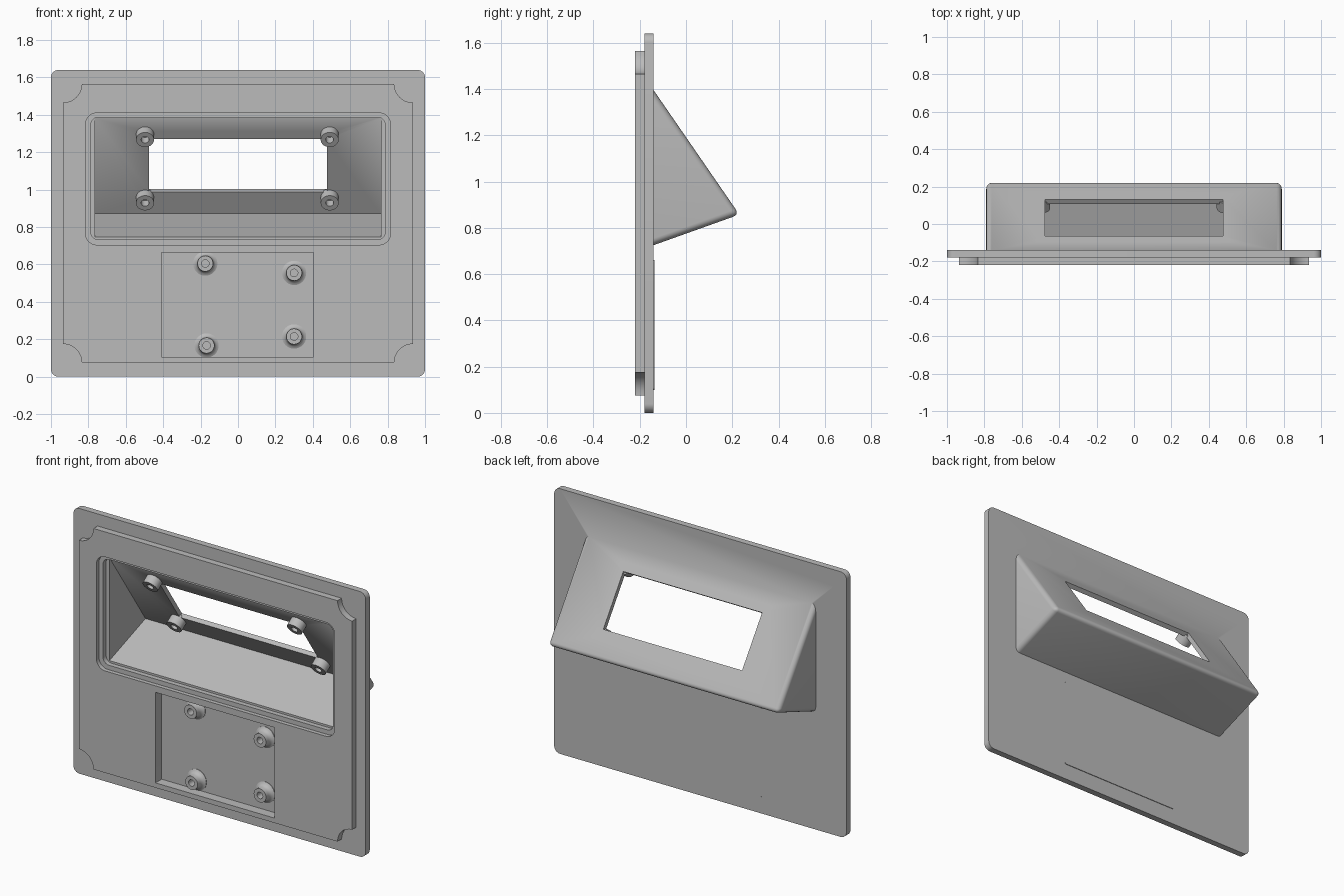
import bpy, bmesh, math
from mathutils import Vector

if "Cube" in bpy.data.objects:
    bpy.data.objects.remove(bpy.data.objects["Cube"], do_unlink=True)

grey = bpy.data.materials.new("grey_plastic")
grey.use_nodes = True
COLOUR = (0.5, 0.5, 0.5, 1)
grey.diffuse_color = COLOUR
grey.node_tree.nodes["Principled BSDF"].inputs["Base Color"].default_value = COLOUR


def finish(name, bm):
    bmesh.ops.recalc_face_normals(bm, faces=bm.faces)
    mesh = bpy.data.meshes.new(name)
    bm.to_mesh(mesh)
    bm.free()
    mesh.materials.append(grey)
    obj = bpy.data.objects.new(name, mesh)
    bpy.context.collection.objects.link(obj)
    return obj


def prism(name, points, lo, hi, axis):
    """Extrude a flat profile: axis 'y' takes (x, z) points, axis 'x' takes (y, z)."""
    bm = bmesh.new()
    place = (lambda p, d: (p[0], d, p[1])) if axis == "y" else (lambda p, d: (d, p[0], p[1]))
    ends = [[bm.verts.new(place(p, d)) for p in points] for d in (lo, hi)]
    for ring in ends:
        bm.faces.new(ring)
    n = len(points)
    for i in range(n):
        j = (i + 1) % n
        bm.faces.new((ends[0][i], ends[0][j], ends[1][j], ends[1][i]))
    return finish(name, bm)


def rounded(x0, x1, z0, z1, r, concave=False, steps=8):
    """Rectangle with rounded or scooped corners."""
    pts = []
    for k, (sx, sz) in enumerate(((1, 1), (-1, 1), (-1, -1), (1, -1))):
        inset = 0 if concave else r
        cx = (x1 if sx > 0 else x0) - sx * inset
        cz = (z1 if sz > 0 else z0) - sz * inset
        for i in range(steps + 1):
            t = 90 * i / steps
            a = math.radians(90 * k + (270 - t if concave else t))
            pts.append((cx + r * math.cos(a), cz + r * math.sin(a)))
    return pts


def lathe(name, profile, origin, direction, sides=32):
    """Revolve a closed (radius, height) loop about a direction."""
    bm = bmesh.new()
    turn = Vector(direction).to_track_quat("Z", "Y")
    rings = []
    for r, h in profile:
        ring = []
        for i in range(sides):
            a = math.tau * i / sides
            p = Vector((r * math.cos(a), r * math.sin(a), h))
            ring.append(bm.verts.new(Vector(origin) + turn @ p))
        rings.append(ring)
    for k in range(len(rings)):
        a, b = rings[k], rings[(k + 1) % len(rings)]
        for i in range(sides):
            j = (i + 1) % sides
            bm.faces.new((a[i], a[j], b[j], b[i]))
    return finish(name, bm)


def rod(origin, direction, r, lo, hi):
    bm = bmesh.new()
    bmesh.ops.create_cone(bm, cap_ends=True, segments=32, radius1=r, radius2=r, depth=hi - lo)
    turn = Vector(direction).to_track_quat("Z", "Y")
    for v in bm.verts:
        v.co = Vector(origin) + turn @ (v.co + Vector((0, 0, (lo + hi) / 2)))
    return finish("drill", bm)


def activate(obj):
    bpy.ops.object.select_all(action="DESELECT")
    obj.select_set(True)
    bpy.context.view_layer.objects.active = obj


def combine(obj, other, operation):
    other.hide_render = True
    activate(obj)
    mod = obj.modifiers.new("cut", "BOOLEAN")
    mod.operation, mod.solver, mod.object = operation, "EXACT", other
    bpy.ops.object.modifier_apply(modifier=mod.name)
    bpy.data.objects.remove(other, do_unlink=True)


def smooth(obj):
    activate(obj)
    bpy.ops.object.shade_smooth_by_angle(angle=math.radians(35))


# Lines of the sloped hood at a given depth, moved inward for the wall
BACK = -0.14


def top_line(y, wall=0):
    return 1.395 - 1.451 * (y - BACK) - wall * 1.76


def low_line(y, wall=0):
    return 0.725 + 0.357 * (y - BACK) + wall * 1.06


def wedge(name, half, front, wall):
    tip = BACK + (0.67 - 2.82 * wall) / 1.808
    pts = [(front, low_line(front, wall)), (tip, low_line(tip, wall)), (front, top_line(front, wall))]
    return prism(name, pts, -half, half, "x")


# Back plate, scooped front panel, sloped hood and shallow rear pad
body = prism("faceplate", rounded(-1, 1, 0, 1.64, 0.04), -0.18, BACK, "y")
panel = prism("panel", rounded(-0.935, 0.935, 0.075, 1.565, 0.1, True), -0.22, -0.17, "y")
combine(body, panel, "UNION")
hood = wedge("hood", 0.79, -0.175, 0)
activate(hood)
bevel = hood.modifiers.new("round", "BEVEL")
bevel.width, bevel.segments = 0.028, 5
bpy.ops.object.modifier_apply(modifier=bevel.name)
combine(body, hood, "UNION")
pad = prism("pad", rounded(-0.42, 0.415, 0.1, 0.66, 0.01), -0.15, -0.136, "y")
combine(body, pad, "UNION")

# Stepped opening and hollow hood
rim = prism("rim", rounded(-0.815, 0.815, 0.705, 1.41, 0.06), -0.3, -0.195, "y")
combine(body, rim, "DIFFERENCE")
throat = prism("throat", rounded(-0.787, 0.787, 0.733, 1.387, 0.04), -0.25, -0.165, "y")
combine(body, throat, "DIFFERENCE")
combine(body, wedge("cavity", 0.764, -0.172, 0.028), "DIFFERENCE")

# Window through the sloped face
along = Vector((0, 0.567, -0.823))
outward = Vector((0, 0.823, 0.567))
centre = Vector((0, 0.0325, top_line(0.0325)))
corners = [centre + along * a * 0.172 + outward * b * 0.07
           for a, b in ((-1, -1), (1, -1), (1, 1), (-1, 1))]
window = prism("window", [(c.y, c.z) for c in corners], -0.475, 0.475, "x")
combine(body, window, "DIFFERENCE")

# Pocket below the opening
pocket = prism("pocket", rounded(-0.41, 0.405, 0.105, 0.665, 0.003), -0.3, -0.16, "y")
combine(body, pocket, "DIFFERENCE")

# Corner screw holes
for x in (-0.925, 0.925):
    for z in (0.085, 1.555):
        combine(body, rod((x, -0.16, z), (0, 1, 0), 0.022, -0.1, 0.1), "DIFFERENCE")

# Window standoffs with through holes
for x in (-0.497, 0.49):
    for y, level in ((0.15, "lower"), (-0.083, "upper")):
        spot = (x, y, top_line(y))
        combine(body, rod(spot, outward, 0.021, -0.05, 0.05), "DIFFERENCE")
        side = "left" if x > 0 else "right"
        tube = [(0.021, 0.015), (0.048, 0.015), (0.048, 0.08), (0.021, 0.08)]
        smooth(lathe(f"window_standoff_{level}_{side}", tube, spot, -outward))
smooth(body)

# Flared standoffs in the pocket
flared = [(0.02, -0.005), (0.065, -0.005), (0.065, 0.003), (0.054, 0.008),
          (0.046, 0.018), (0.042, 0.03), (0.042, 0.055), (0.02, 0.055)]
for i, (x, z) in enumerate(((-0.175, 0.605), (0.3, 0.555), (0.3, 0.215), (-0.168, 0.167))):
    smooth(lathe(f"pocket_standoff_{i + 1}", flared, (x, -0.16, z), (0, -1, 0)))
